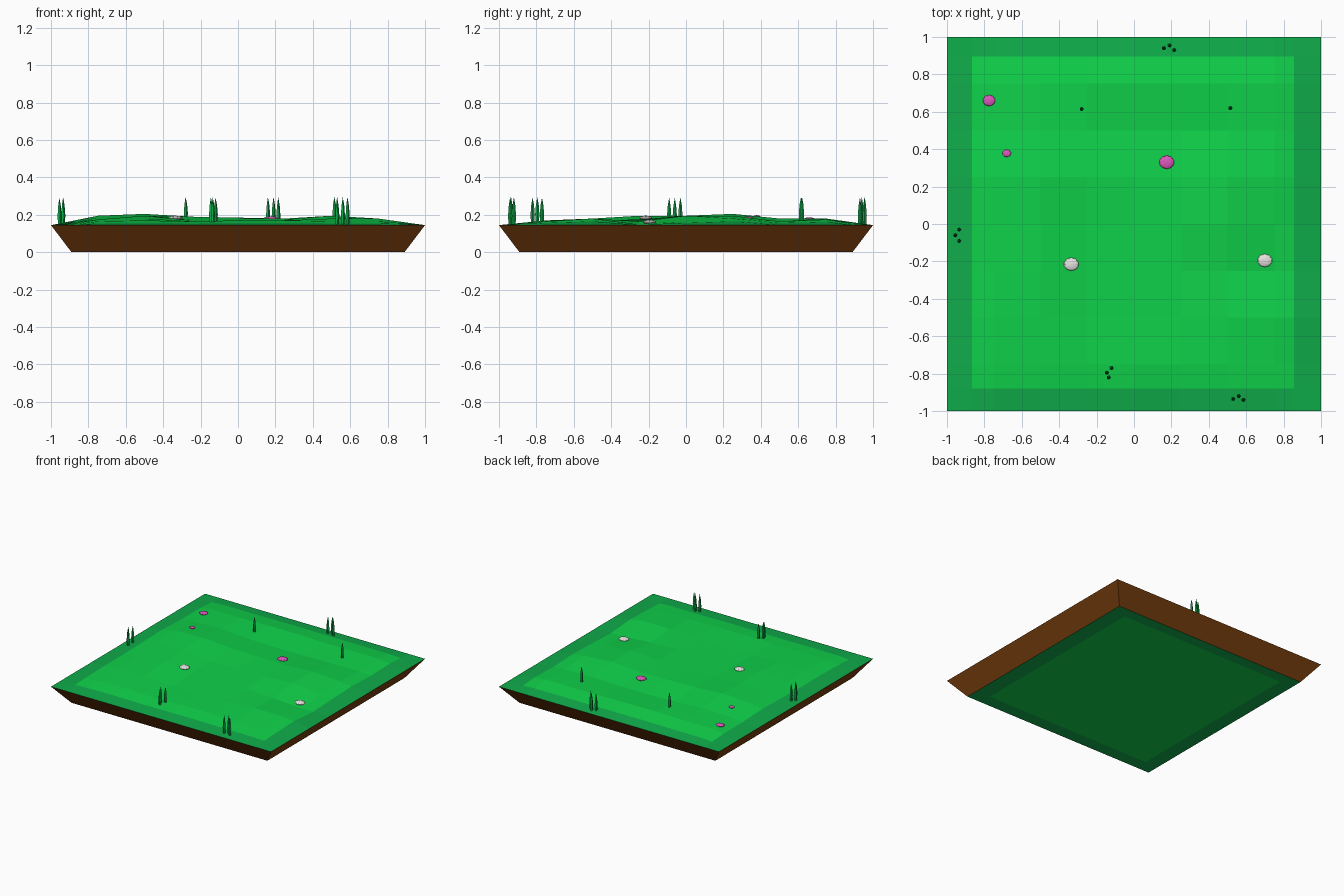
import bpy, bmesh, math, random
from mathutils import Vector, Matrix

random.seed(4)
cube = bpy.data.objects.get("Cube")
if cube:
    bpy.data.objects.remove(cube, do_unlink=True)


def material(name, rgb):
    linear = [(c / 255 / 12.92) if c < 11 else ((c / 255 + 0.055) / 1.055) ** 2.4 for c in rgb]
    mat = bpy.data.materials.new(name)
    mat.use_nodes = True
    mat.diffuse_color = (*linear, 1)
    mat.node_tree.nodes["Principled BSDF"].inputs["Base Color"].default_value = (*linear, 1)
    return mat


GRASS = material("bright grass green", (15, 210, 74))
EDGE = material("deep grass green", (15, 172, 74))
SOIL = material("soil brown", (122, 64, 14))
PINK = material("flower pink", (222, 88, 190))
WHITE = material("flower white", (236, 232, 230))


def finish(bm, name, mats):
    mesh = bpy.data.meshes.new(name)
    bm.to_mesh(mesh)
    bm.free()
    for m in mats:
        mesh.materials.append(m)
    obj = bpy.data.objects.new(name, mesh)
    bpy.context.collection.objects.link(obj)
    return obj


RIM = 0.145
FOOT = 0.89
LEFT, RIGHT, FRONT, BACK = -0.865, 0.855, -0.88, 0.895


def paint_border(bm, scale):
    """Cut the inner rectangle into the surface; slot 0 inside, slot 1 on the border."""
    cuts = [((LEFT, 0, 0), (1, 0, 0)), ((RIGHT, 0, 0), (1, 0, 0)),
            ((0, FRONT, 0), (0, 1, 0)), ((0, BACK, 0), (0, 1, 0))]
    for co, no in cuts:
        geom = bm.verts[:] + bm.edges[:] + bm.faces[:]
        bmesh.ops.bisect_plane(bm, geom=geom, plane_co=Vector(co) * scale, plane_no=no)
    for f in bm.faces:
        c = f.calc_center_median() / scale
        f.material_index = 0 if LEFT < c.x < RIGHT and FRONT < c.y < BACK else 1


# Rolling ground: inner grid heights above the rim in hundredths, front row first
ROWS = [[2, 2.5, 2, 2.5, 2.5, 2, 2],
        [3, 3.5, 2, 2.5, 2.5, 3.5, 3.5],
        [3, 5, 2.5, 3, 3, 2, 0.5],
        [4, 5, 3, 3.5, 3.5, 5, 2],
        [5, 6, 4.5, 4, 3.5, 5, 3.5],
        [3, 3.5, 2, 1.5, 1.5, 2, 2],
        [3, 3, 3.5, 3.5, 3, 3, 3]]


def node(i, j):
    inside = 0 < i < 8 and 0 < j < 8
    return RIM + (ROWS[j - 1][i - 1] / 100 if inside else 0)


def ground(x, y):
    u, v = (x + 1) * 4, (y + 1) * 4
    i, j = min(int(u), 7), min(int(v), 7)
    u, v = u - i, v - j
    low = node(i, j) * (1 - u) + node(i + 1, j) * u
    high = node(i, j + 1) * (1 - u) + node(i + 1, j + 1) * u
    return low * (1 - v) + high * v


bm = bmesh.new()
bmesh.ops.create_grid(bm, x_segments=8, y_segments=8, size=1)
for v in bm.verts:
    v.co.z = node(round((v.co.x + 1) * 4), round((v.co.y + 1) * 4))
paint_border(bm, 1)
finish(bm, "grass_top", [GRASS, EDGE])

# Sloping soil sides, open above and below
bm = bmesh.new()
bmesh.ops.create_cube(bm, size=2)
for v in bm.verts:
    top = v.co.z > 0
    s = 1 if top else FOOT
    v.co = (v.co.x * s, v.co.y * s, RIM if top else 0)
caps = [f for f in bm.faces if abs(f.normal.z) > 0.9]
bmesh.ops.delete(bm, geom=caps, context='FACES')
finish(bm, "soil_sides", [SOIL])

# Green underside
bm = bmesh.new()
bmesh.ops.create_grid(bm, x_segments=1, y_segments=1, size=FOOT)
paint_border(bm, FOOT)
bmesh.ops.reverse_faces(bm, faces=bm.faces[:])
finish(bm, "underside", [GRASS, EDGE])


# Grass blades: slim tapering spikes
def blade(x, y, name):
    bm = bmesh.new()
    z = ground(x, y) - 0.01
    top = 0.297 - random.uniform(0, 0.006)
    rings = []
    for r, h in ((0.009, z), (0.012, z + (top - z) * 0.35), (0.008, z + (top - z) * 0.7)):
        rings.append([bm.verts.new((x + r * math.cos(a * math.tau / 5),
                                    y + r * math.sin(a * math.tau / 5), h)) for a in range(5)])
    tip = bm.verts.new((x, y, top))
    for k in range(5):
        n = (k + 1) % 5
        for a, b in zip(rings, rings[1:]):
            bm.faces.new((a[k], a[n], b[n], b[k]))
        bm.faces.new((rings[-1][k], rings[-1][n], tip))
    finish(bm, name, [EDGE])


TUFTS = {"back": [(0.16, 0.94), (0.19, 0.955), (0.215, 0.93)],
         "inner_right": [(-0.28, 0.615)],
         "inner_left": [(0.515, 0.62)],
         "right": [(-0.935, -0.03), (-0.955, -0.06), (-0.935, -0.09)],
         "front": [(-0.12, -0.77), (-0.145, -0.795), (-0.135, -0.82)],
         "front_left": [(0.53, -0.935), (0.56, -0.92), (0.585, -0.94)]}
for place, spots in TUFTS.items():
    for n, (x, y) in enumerate(spots):
        blade(x, y, f"grass_blade_{place}_{n + 1}")


# Flower heads: low faceted domes resting on the grass
def flower(name, x, y, r, mat):
    bm = bmesh.new()
    place = Matrix.Translation((x, y, ground(x, y) + 0.004))
    shape = Matrix.Diagonal((r, r * 0.88, r * 0.32, 1))
    bmesh.ops.create_icosphere(bm, subdivisions=2, radius=1, matrix=place @ shape)
    finish(bm, name, [mat])


flower("pink_flower_back", -0.775, 0.66, 0.034, PINK)
flower("pink_flower_centre", 0.175, 0.33, 0.041, PINK)
flower("pink_bud", -0.68, 0.378, 0.023, PINK)
flower("white_flower_right", -0.335, -0.215, 0.04, WHITE)
flower("white_flower_left", 0.70, -0.195, 0.04, WHITE)
